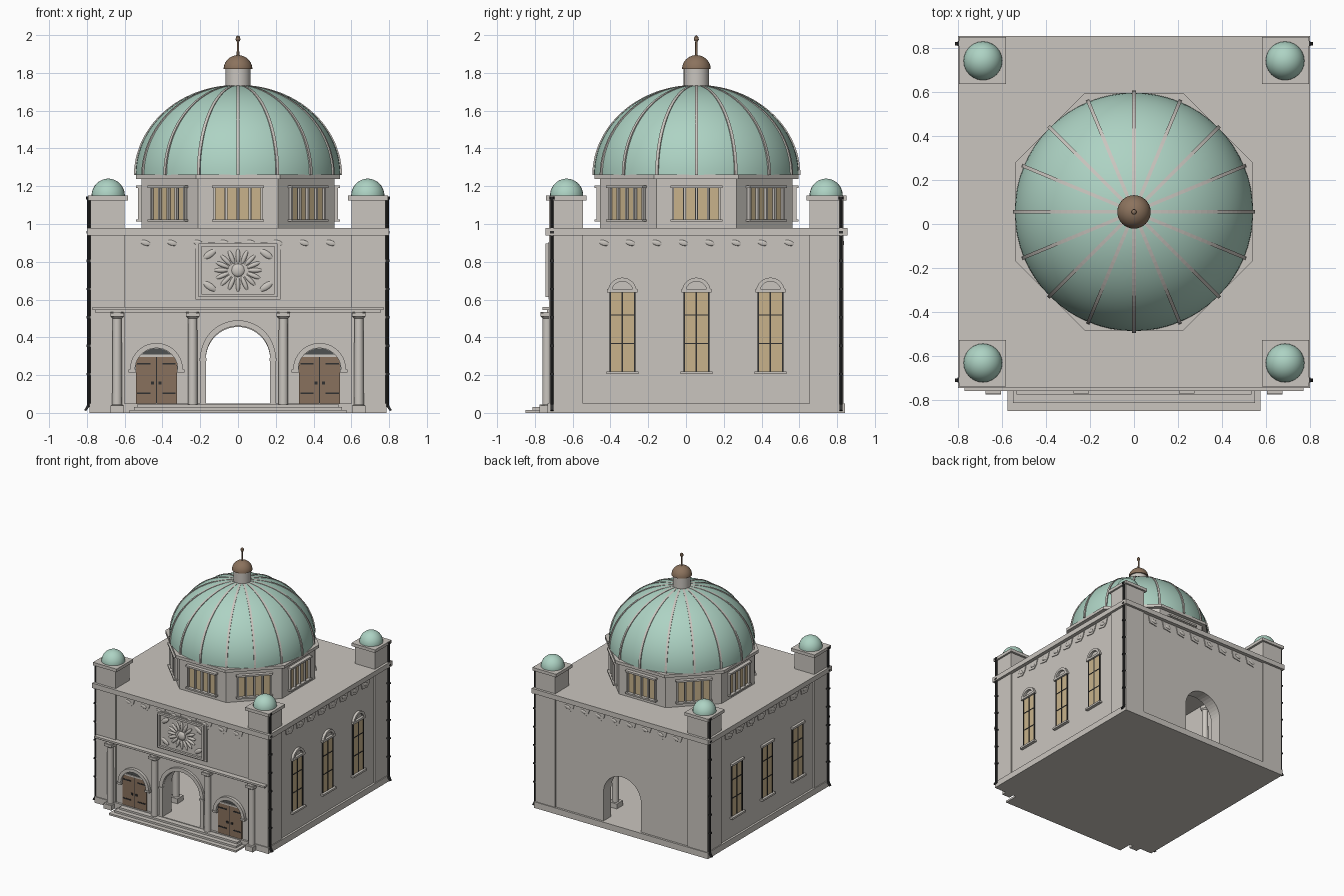
import bpy, bmesh, math
from mathutils import Matrix, Vector

default = bpy.data.objects.get("Cube")
if default:
    bpy.data.objects.remove(default, do_unlink=True)


def material(name, r, g, b):
    m = bpy.data.materials.new(name)
    m.use_nodes = True
    m.diffuse_color = (r, g, b, 1)
    m.node_tree.nodes["Principled BSDF"].inputs["Base Color"].default_value = (r, g, b, 1)
    return m


STONE = material("pale stone", 0.59, 0.56, 0.52)
GREEN = material("pale green copper", 0.42, 0.65, 0.55)
GLASS = material("warm glass", 0.58, 0.45, 0.26)
WOOD = material("door wood", 0.25, 0.165, 0.11)
BRONZE = material("brown bronze", 0.26, 0.17, 0.11)
IRON = material("dark iron", 0.03, 0.03, 0.03)
SLATE = material("fanlight grey", 0.08, 0.085, 0.085)

# Everything is laid out around the dome axis
CENTRE = Matrix.Translation((0, 0.055, 0))


def turned(degrees):
    return CENTRE @ Matrix.Rotation(math.radians(degrees), 4, "Z")


def finish(name, bm, mat, M, smooth=False):
    bmesh.ops.remove_doubles(bm, verts=bm.verts, dist=1e-5)
    bmesh.ops.recalc_face_normals(bm, faces=bm.faces)
    bm.transform(M)
    me = bpy.data.meshes.new(name)
    bm.to_mesh(me)
    bm.free()
    me.materials.append(mat)
    if smooth:
        me.polygons.foreach_set("use_smooth", [True] * len(me.polygons))
        me.set_sharp_from_angle(angle=math.radians(35))
    ob = bpy.data.objects.new(name, me)
    bpy.context.collection.objects.link(ob)
    return ob


def prism(name, outline, y0, y1, mat, M=CENTRE):
    """Extrude an x-z outline from y0 to y1."""
    bm = bmesh.new()
    a = [bm.verts.new((x, y0, z)) for x, z in outline]
    b = [bm.verts.new((x, y1, z)) for x, z in outline]
    bm.faces.new(a)
    bm.faces.new(b[::-1])
    for i in range(len(a)):
        bm.faces.new((a[i - 1], b[i - 1], b[i], a[i]))
    return finish(name, bm, mat, M)


def box(name, x0, x1, y0, y1, z0, z1, mat, M=CENTRE):
    return prism(name, [(x0, z0), (x1, z0), (x1, z1), (x0, z1)], y0, y1, mat, M)


def lathe(name, profile, x, y, mat, sides=48, start=0.0):
    """Spin an r-z profile around an upright axis."""
    bm = bmesh.new()
    rings = []
    for k in range(sides):
        a = start + math.tau * k / sides
        rings.append([bm.verts.new((r * math.cos(a), r * math.sin(a), z)) for r, z in profile])
    for k in range(sides):
        p, q = rings[k - 1], rings[k]
        for i in range(len(profile) - 1):
            bm.faces.new((p[i], q[i], q[i + 1], p[i + 1]))
    return finish(name, bm, mat, CENTRE @ Matrix.Translation((x, y, 0)), sides > 8)


def blob(name, x, y, z, size, tilt, mat, M=CENTRE):
    bm = bmesh.new()
    bmesh.ops.create_uvsphere(bm, u_segments=14, v_segments=8, radius=1)
    T = Matrix.Translation((x, y, z)) @ Matrix.Rotation(tilt, 4, "Y") @ Matrix.Diagonal((*size, 1))
    return finish(name, bm, mat, M @ T, True)


def arc(cx, cz, r, steps=20):
    """Half circle from right to left."""
    return [(cx + r * math.cos(math.pi * i / steps), cz + r * math.sin(math.pi * i / steps))
            for i in range(steps + 1)]


def arch_band(name, cx, spring, r_out, r_in, bottom, y0, y1, M=CENTRE):
    outer, inner = arc(cx, spring, r_out), arc(cx, spring, r_in)
    if bottom < spring:
        outer = [(cx + r_out, bottom)] + outer + [(cx - r_out, bottom)]
        inner = [(cx + r_in, bottom)] + inner + [(cx - r_in, bottom)]
    return prism(name, outer + inner[::-1], y0, y1, STONE, M)


# Plinth, walls with arched passage, corner piers and roof cornice
W, FLOOR, EAVE = 0.77, 0.05, 0.94
box("plinth", -0.787, 0.787, -0.787, 0.787, 0, FLOOR, STONE)
box("roof_cornice", -0.8, 0.8, -0.8, 0.8, EAVE, 0.98, STONE)
opening = [(0.17, FLOOR)] + arc(0, 0.285, 0.17) + [(-0.17, FLOOR)]
wall = [(W, EAVE), (W, FLOOR)] + opening + [(-W, FLOOR), (-W, EAVE)]
for label, angle in (("front", 0), ("left", 90), ("back", 180), ("right", 270)):
    M = turned(angle)
    if label in ("front", "back"):
        prism(label + "_wall", wall, -W, -W + 0.1, STONE, M)
    else:
        box(label + "_wall", -W, W, -W, -W + 0.1, FLOOR, EAVE, STONE, M)
    # Carved frieze below the cornice
    for i in range(8):
        x = -0.49 + i * 0.14
        prism(label + "_frieze_corbel", [(x - 0.06, 0.935), (x - 0.045, 0.875), (x + 0.02, 0.865),
              (x + 0.045, 0.89), (x + 0.06, 0.935)], -W - 0.006, -W, STONE, M)
        blob(label + "_frieze_boss", x, -W - 0.006, 0.9, (0.028, 0.006, 0.014), 0.3, STONE, M)

dome_arc = [math.radians(a) for a in range(0, 91, 6)]
for sx in (-1, 1):
    for sy in (-1, 1):
        Q = CENTRE @ Matrix.Diagonal((sx, sy, 1, 1))
        box("corner_pier", 0.6, 0.78, 0.6, 0.78, FLOOR, 1.13, STONE, Q)
        box("corner_pier_cap", 0.582, 0.795, 0.582, 0.795, 1.125, 1.15, STONE, Q)
        lathe("corner_dome", [(0.088 * math.cos(t), 1.15 + 0.09 * math.sin(t)) for t in dome_arc],
              0.687 * sx, 0.687 * sy, GREEN, 24)
        # Drain pipe with brackets and a kicked-out foot
        px, py = 0.79 * sx, 0.765 * sy
        lathe("drain_pipe", [(0, 0.03), (0.009, 0.03), (0.009, 1.13), (0.014, 1.13),
              (0.014, 1.145), (0, 1.145)], px, py, IRON, 10)
        prism("drain_foot", [(0.782, 0.04), (0.797, 0.045), (0.814, 0.015), (0.804, 0.01)],
              0.757, 0.773, IRON, Q)
        for z in (0.2, 0.35, 0.5, 0.65, 0.8, 0.95):
            box("pipe_bracket", 0.78, 0.802, 0.754, 0.776, z, z + 0.012, IRON, Q)

# Front steps
for half, depth, top in ((0.575, 0.905, 0.015), (0.55, 0.868, 0.03), (0.535, 0.83, 0.045)):
    box("front_step", -half, half, -depth, -0.78, 0, top, STONE)

# Front entablature, columns and arches
box("front_entablature", -0.77, 0.77, -0.815, -W, 0.545, 0.56, STONE)
box("front_architrave", -0.755, 0.755, -0.79, -W, 0.53, 0.545, STONE)
column = [(0, 0), (0.036, 0), (0.036, 0.035), (0.026, 0.045), (0.024, 0.5), (0.034, 0.51),
          (0.034, 0.535), (0, 0.535)]
for x in (-0.64, -0.24, 0.24, 0.64):
    lathe("front_column", column, x, -0.79, STONE, 20)
    box("column_base", x - 0.036, x + 0.036, -0.83, -W, 0, 0.04, STONE)
    box("column_capital", x - 0.036, x + 0.036, -0.826, -W, 0.51, 0.53, STONE)
arch_band("main_arch_trim", 0, 0.29, 0.2, 0.17, FLOOR, -0.79, -W)
for s in (-1, 1):
    box("main_arch_impost", s * 0.185 - 0.018, s * 0.185 + 0.018, -0.795, -W, 0.275, 0.29, STONE)
    for y in (-0.5, 0.5):
        lathe("passage_column", column, s * 0.25, y, STONE, 20)
        box("passage_column_base", s * 0.25 - 0.04, s * 0.25 + 0.04, y - 0.04, y + 0.04,
            FLOOR, 0.09, STONE)

# Side doors on the front
for s in (-1, 1):
    c = 0.432 * s
    box("door_leaf", c - 0.108, c + 0.108, -0.778, -W, FLOOR, 0.3, WOOD)
    box("door_gap", c - 0.002, c + 0.002, -0.78, -W, FLOOR, 0.3, IRON)
    prism("door_fanlight", arc(c, 0.23, 0.112), -0.775, -W, SLATE)
    box("door_lintel", c - 0.108, c + 0.108, -0.782, -W, 0.297, 0.31, STONE)
    arch_band("door_arch_trim", c, 0.23, 0.14, 0.113, 0.215, -0.795, -W)
    for side in (-1, 1):
        j = c + side * 0.128
        box("door_impost", j - 0.02, j + 0.02, -0.8, -W, 0.215, 0.23, STONE)
        for z in (0.1, 0.255):
            h = c + side * 0.067
            box("door_strap", h - 0.035, h + 0.035, -0.782, -W, z, z + 0.009, IRON)
        box("door_handle", c + side * 0.02 - 0.008, c + side * 0.02 + 0.008, -0.785, -W,
            0.15, 0.165, IRON)

# Carved relief panel above the entrance
box("relief_backing", -0.225, 0.225, -0.782, -W, 0.6, 0.905, STONE)
P = 0.755
for s in (-1, 1):
    box("relief_frame_side", s * 0.2 - 0.008, s * 0.2 + 0.008, -0.8, -W, P - 0.14, P + 0.14, STONE)
    z = P + s * 0.134
    box("relief_frame_rail", -0.208, 0.208, -0.8, -W, z - 0.008, z + 0.008, STONE)
    for t in (-1, 1):
        blob("relief_scroll", s * 0.15, -0.783, P + t * 0.085, (0.04, 0.01, 0.018), s * t * 0.6, STONE)
blob("relief_boss", 0, -0.785, P, (0.035, 0.015, 0.035), 0, STONE)
for i in range(16):
    a = math.tau * i / 16
    blob("relief_petal", 0.09 * math.cos(a), -0.783, P + 0.075 * math.sin(a),
         (0.04, 0.01, 0.012), -a, STONE)

# Tall side windows, hooded on the left side
for label, angle in (("left", 90), ("right", 270)):
    M = turned(angle)
    for c in (-0.392, 0, 0.392):
        box(label + "_window_glass", c - 0.065, c + 0.065, -0.775, -W, 0.22, 0.64, GLASS, M)
        box(label + "_window_mullion", c - 0.004, c + 0.004, -0.778, -W, 0.22, 0.64, IRON, M)
        for x in (c - 0.065, c + 0.065):
            box(label + "_window_jamb", x - 0.004, x + 0.004, -0.779, -W, 0.22, 0.64, IRON, M)
        for z in (0.365, 0.515):
            box(label + "_window_bar", c - 0.065, c + 0.065, -0.778, -W, z, z + 0.006, IRON, M)
        box(label + "_window_sill", c - 0.085, c + 0.085, -0.795, -W, 0.205, 0.22, STONE, M)
        box(label + "_window_head", c - 0.08, c + 0.08, -0.79, -W, 0.638, 0.655, STONE, M)
        if label == "left":
            arch_band("window_hood", c, 0.64, 0.076, 0.056, 0.64, -0.79, -W, M)

# Octagonal drum with grouped windows
def octagon(apothem, z0, z1):
    r = apothem / math.cos(math.pi / 8)
    return [(0, z0), (r, z0), (r, z1), (0, z1)]


lathe("drum", octagon(0.51, 0.97, 1.25), 0, 0, STONE, 8, math.pi / 8)
lathe("drum_cornice", octagon(0.54, 1.238, 1.262), 0, 0, STONE, 8, math.pi / 8)
for k in range(8):
    M = turned(45 * k)
    box("drum_window_backing", -0.125, 0.125, -0.512, -0.508, 1.02, 1.195, IRON, M)
    for i in range(4):
        c = (i - 1.5) * 0.064
        box("drum_window_pane", c - 0.024, c + 0.024, -0.515, -0.508, 1.022, 1.192, GLASS, M)
    for i in range(5):
        c = (i - 2) * 0.062
        box("drum_window_post", c - 0.006, c + 0.006, -0.53, -0.508, 1.02, 1.195, STONE, M)
    box("drum_window_sill", -0.137, 0.137, -0.54, -0.508, 1.012, 1.024, STONE, M)
    box("drum_window_head", -0.137, 0.137, -0.54, -0.508, 1.19, 1.204, STONE, M)

# Main dome with tapering ribs
def dome_point(t, grow=0.0):
    return ((0.542 + grow) * math.cos(t), 1.26 + (0.475 + grow) * math.sin(t))


sweep = [math.radians(84) * i / 24 for i in range(25)]
lathe("main_dome", [dome_point(t) for t in sweep] + [(0, 1.735)], 0, 0, GREEN, 64)
rib = [dome_point(t, 0.009 - 0.005 * t) for t in sweep] + [dome_point(t, -0.01) for t in sweep[::-1]]
for k in range(16):
    prism("dome_rib", rib, -0.008, 0.008, STONE, turned(22.5 * k))

# Lantern, cap and finial
lathe("lantern", [(0, 1.72), (0.067, 1.72), (0.067, 1.82), (0, 1.82)], 0, 0, STONE, 24)
lathe("lantern_cap", [(0, 1.815)] + [(0.076 * math.cos(t), 1.82 + 0.074 * math.sin(t))
      for t in dome_arc], 0, 0, BRONZE, 32)
lathe("finial", [(0.007, 1.88), (0.006, 1.965), (0.013, 1.975), (0.011, 1.99), (0, 2)],
      0, 0, BRONZE, 12)
